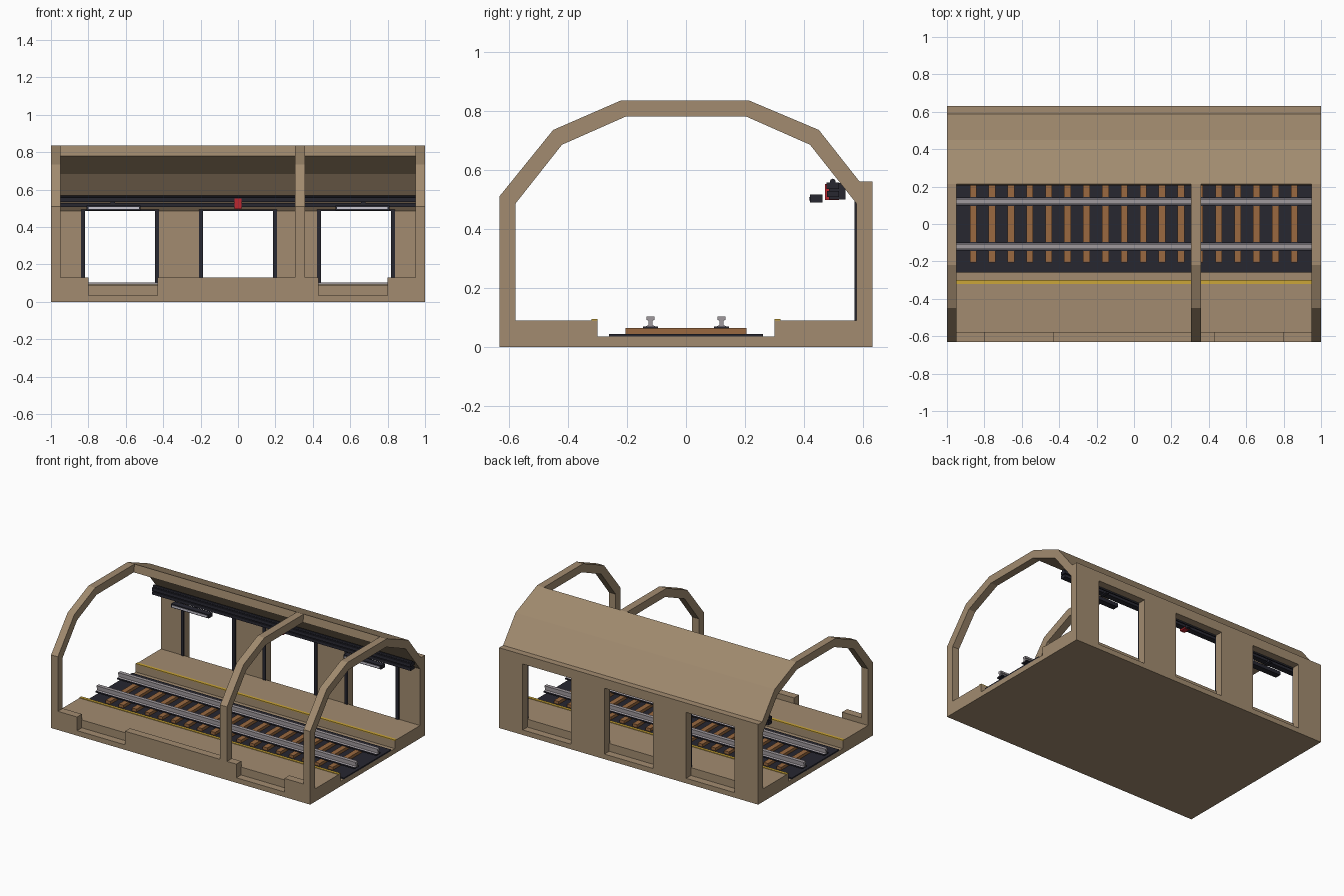
import bpy, bmesh, math

if "Cube" in bpy.data.objects:
    bpy.data.objects.remove(bpy.data.objects["Cube"])


def mat(name, c):
    m = bpy.data.materials.new(name)
    m.diffuse_color = (*c, 1)
    m.use_nodes = True
    m.node_tree.nodes["Principled BSDF"].inputs["Base Color"].default_value = m.diffuse_color
    return m


TAN = mat("tan_stone", (0.36, 0.26, 0.16))
DARK = mat("dark_metal", (0.02, 0.02, 0.03))
WOOD = mat("wood", (0.32, 0.14, 0.05))
STEEL = mat("steel", (0.35, 0.32, 0.34))
YELLOW = mat("yellow_paint", (0.6, 0.38, 0.04))
RED = mat("red_paint", (0.5, 0.02, 0.03))
LIGHT = mat("lamp_glass", (0.6, 0.58, 0.65))


def finish(bm, name, m):
    bmesh.ops.recalc_face_normals(bm, faces=bm.faces)
    me = bpy.data.meshes.new(name)
    bm.to_mesh(me)
    bm.free()
    me.materials.append(m)
    ob = bpy.data.objects.new(name, me)
    bpy.context.collection.objects.link(ob)
    return ob


def extrude_x(name, profile, spans, m):
    """Extrude a closed (y, z) profile along x over each span."""
    bm = bmesh.new()
    for x0, x1 in spans:
        f = bm.faces.new([bm.verts.new((x0, y, z)) for y, z in profile])
        r = bmesh.ops.extrude_face_region(bm, geom=[f])
        vs = [g for g in r["geom"] if isinstance(g, bmesh.types.BMVert)]
        bmesh.ops.translate(bm, verts=vs, vec=(x1 - x0, 0, 0))
    return finish(bm, name, m)


def bar(name, spans, y0, y1, z0, z1, m):
    return extrude_x(name, [(y0, z0), (y1, z0), (y1, z1), (y0, z1)], spans, m)


FULL = [(-1, 1)]
W = 0.632

# Base slab, platforms and yellow edge lines
bar("base_slab", FULL, -W, W, 0, 0.035, TAN)
for side, label in ((-1, "front"), (1, "back")):
    bar(label + "_platform", FULL, side * 0.30, side * 0.58, 0.035, 0.09, TAN)
    bar(label + "_edge_line", FULL, side * 0.30, side * 0.32, 0.088, 0.094, YELLOW)

# Low front curb with two doorway notches
bar("front_curb", [(-1, -0.80), (-0.43, 0.43), (0.80, 1)], -W, -0.578, 0.035, 0.13, TAN)

# Open arch ribs
rib = [(-W, 0.035), (-W, 0.51), (-0.45, 0.735), (-0.22, 0.835), (0.213, 0.835),
       (0.205, 0.78), (-0.205, 0.78), (-0.42, 0.685), (-0.578, 0.485), (-0.578, 0.035)]
extrude_x("arch_ribs", rib, [(-1, -0.948), (0.305, 0.358), (0.948, 1)], TAN)

# Roof shell with wall header, and the wall piers between doorways
roof = [(0.213, 0.835), (0.45, 0.735), (0.588, 0.56), (W, 0.56), (W, 0.495),
        (0.578, 0.495), (0.578, 0.485), (0.42, 0.685), (0.205, 0.78)]
extrude_x("roof_shell", roof, FULL, TAN)
doors = [(-0.818, -0.444), (-0.187, 0.187), (0.444, 0.818)]
edges = [-1] + [e for d in doors for e in d] + [1]
bar("back_wall_piers", list(zip(edges[::2], edges[1::2])), 0.578, W, 0.035, 0.495, TAN)

# Dark door frames on the inner wall face
jambs = [s for a, b in doors for s in ((a - 0.022, a), (b, b + 0.022))]
bar("door_jambs", jambs, 0.570, 0.579, 0.09, 0.49, DARK)
bar("door_heads", [(a - 0.022, b + 0.022) for a, b in doors], 0.570, 0.579, 0.485, 0.50, DARK)

# Track: bed, sleepers and rails
bar("track_bed", FULL, -0.26, 0.26, 0.034, 0.044, DARK)
sleepers = [(-0.86 + i * 0.101 - 0.018, -0.86 + i * 0.101 + 0.018) for i in range(18)]
bar("sleepers", sleepers, -0.205, 0.205, 0.044, 0.064, WOOD)
half = [(0.018, 0.069), (0.007, 0.074), (0.007, 0.089), (0.013, 0.092), (0.013, 0.104)]
for c, label in ((-0.12, "front"), (0.12, "back")):
    bar(label + "_rail_foot", FULL, c - 0.025, c + 0.025, 0.062, 0.070, DARK)
    prof = [(c + y, z) for y, z in half] + [(c - y, z) for y, z in reversed(half)]
    extrude_x(label + "_rail", prof, FULL, STEEL)

# Service ducts and pipe along the back ceiling
IN = [(-0.998, 0.998)]
bar("lower_duct", IN, 0.478, 0.518, 0.508, 0.528, DARK)
bar("upper_duct", IN, 0.476, 0.518, 0.535, 0.557, DARK)
pipe = [(0.497 + 0.010 * math.cos(i * math.pi / 4), 0.560 + 0.010 * math.sin(i * math.pi / 4))
        for i in range(8)]
extrude_x("service_pipe", pipe, IN, DARK)
bar("duct_brackets", [(x - 0.012, x + 0.012) for x in (-0.67, 0, 0.67)],
    0.485, 0.54, 0.50, 0.555, DARK)

# Hanging lamps and the red signal box
lamps = [(-0.81, -0.52), (0.52, 0.81)]
bar("lamp_bodies", lamps, 0.42, 0.462, 0.490, 0.516, DARK)
bar("lamp_glass", [(a + 0.01, b - 0.01) for a, b in lamps], 0.417, 0.43, 0.496, 0.508, LIGHT)
bar("signal_box", [(-0.018, 0.018)], 0.470, 0.518, 0.498, 0.552, RED)
